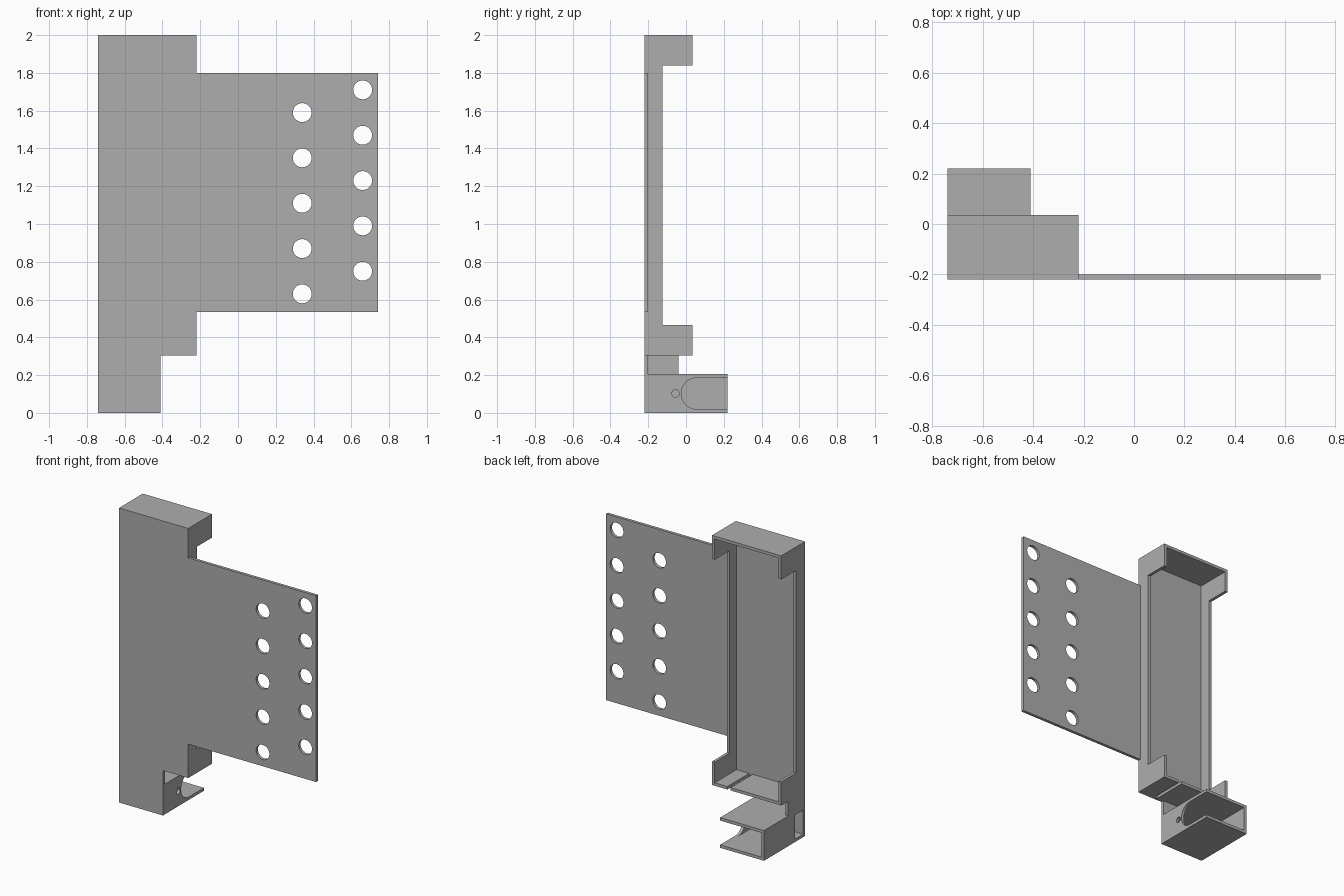
import bpy, bmesh, math
from mathutils import Vector

cube = bpy.data.objects.get("Cube")
if cube:
    bpy.data.objects.remove(cube, do_unlink=True)

grey = bpy.data.materials.new("plain grey")
grey.use_nodes = True
colour = (0.42, 0.42, 0.42, 1)
grey.diffuse_color = colour
grey.node_tree.nodes["Principled BSDF"].inputs["Base Color"].default_value = colour

T = 0.02                                # sheet thickness
LEFT, TRAY, CLIP, TIP = -0.74, -0.22, -0.41, 0.74
FRONT, INNER, REAR, LIP = -0.22, -0.20, 0.22, 0.035
TRAY_Z, CLIP_Z, TOP = 0.305, 0.205, 2.0


def prisms(name, profiles, axis, lo, hi):
    """Extrude (x, z) profiles along y, or (y, z) profiles along x."""
    bm = bmesh.new()
    for profile in profiles:
        def place(p, d):
            return (p[0], d, p[1]) if axis == "y" else (d, p[0], p[1])
        face = bm.faces.new([bm.verts.new(place(p, lo)) for p in profile])
        shift = Vector(place((0, 0), hi - lo))
        geom = bmesh.ops.extrude_face_region(bm, geom=[face])["geom"]
        bmesh.ops.translate(bm, vec=shift,
                            verts=[v for v in geom if isinstance(v, bmesh.types.BMVert)])
    bmesh.ops.recalc_face_normals(bm, faces=bm.faces)
    mesh = bpy.data.meshes.new(name)
    bm.to_mesh(mesh)
    bm.free()
    mesh.materials.append(grey)
    obj = bpy.data.objects.new(name, mesh)
    bpy.context.collection.objects.link(obj)
    return obj


def rect(a0, a1, b0, b1):
    return [(a0, b0), (a1, b0), (a1, b1), (a0, b1)]


def arc(a, b, r, start=0, end=360, n=32):
    full = end - start == 360
    angles = [math.radians(start + (end - start) * i / (n if full else n - 1)) for i in range(n)]
    return [(a + r * math.cos(t), b + r * math.sin(t)) for t in angles]


def cut(obj, profiles, axis, lo, hi):
    """Cut the profiles through the object and discard the cutter."""
    cutter = prisms("cutter", profiles, axis, lo - T, hi + T)
    cutter.hide_render = True
    mod = obj.modifiers.new("cut", "BOOLEAN")
    mod.operation, mod.solver, mod.object = "DIFFERENCE", "EXACT", cutter
    bpy.context.view_layer.update()
    result = bpy.data.meshes.new_from_object(
        obj.evaluated_get(bpy.context.evaluated_depsgraph_get()))
    obj.modifiers.clear()
    obj.data = result
    bpy.data.objects.remove(cutter, do_unlink=True)


# Front panel with the perforated wing
panel = prisms("front_panel", [[
    (LEFT, 0), (CLIP, 0), (CLIP, TRAY_Z), (TRAY, TRAY_Z), (TRAY, 0.535), (TIP, 0.535),
    (TIP, 1.8), (TRAY, 1.8), (TRAY, TOP), (LEFT, TOP)]], "y", FRONT, INNER)
holes = [arc(x, z + 0.24 * i, 0.05) for x, z in ((0.34, 0.63), (0.66, 0.75)) for i in range(5)]
cut(panel, holes, "y", FRONT, INNER)

# Tray side walls: low in the middle, deep at both ends
tray_side = [(LIP, TRAY_Z), (LIP, 0.465), (-0.125, 0.465), (-0.125, 1.84),
             (LIP, 1.84), (LIP, TOP), (INNER, TOP)]
prisms("tray_inner_side", [[(INNER, TRAY_Z)] + tray_side], "x", TRAY - T, TRAY)

# Outer side runs on down to the lower clip, with a small window
outer = prisms("outer_side", [[(INNER, 0), (REAR, 0), (REAR, CLIP_Z), (-0.04, CLIP_Z),
                               (-0.04, TRAY_Z)] + tray_side], "x", LEFT, LEFT + T)
cut(outer, [rect(INNER + 0.001, -0.11, T, CLIP_Z - T)], "x", LEFT, LEFT + T)

# Tray ends, the lower one split by a slot
prisms("tray_top", [rect(LEFT + T, TRAY - T, TOP - T, TOP)], "y", INNER, LIP)
prisms("tray_bottom", [rect(LEFT + T, -0.36, TRAY_Z, TRAY_Z + T),
                       rect(-0.335, TRAY - T, TRAY_Z, TRAY_Z + T)], "y", INNER, LIP)

# Lower clip: two shelves and a wall with a round-ended slot and pin hole
for name, z in (("clip_floor", 0), ("clip_roof", CLIP_Z - T)):
    prisms(name, [rect(LEFT + T, CLIP - T, z, z + T)], "y", INNER, REAR)
clip = prisms("clip_side", [rect(INNER, REAR, 0, CLIP_Z)], "x", CLIP - T, CLIP)
mid = CLIP_Z / 2
radius = mid - T
slot = arc(-0.025 + radius, mid, radius, 90, 270, 24) + [(REAR + T, T), (REAR + T, CLIP_Z - T)]
cut(clip, [slot, arc(-0.055, mid, 0.02, n=20)], "x", CLIP - T, CLIP)
